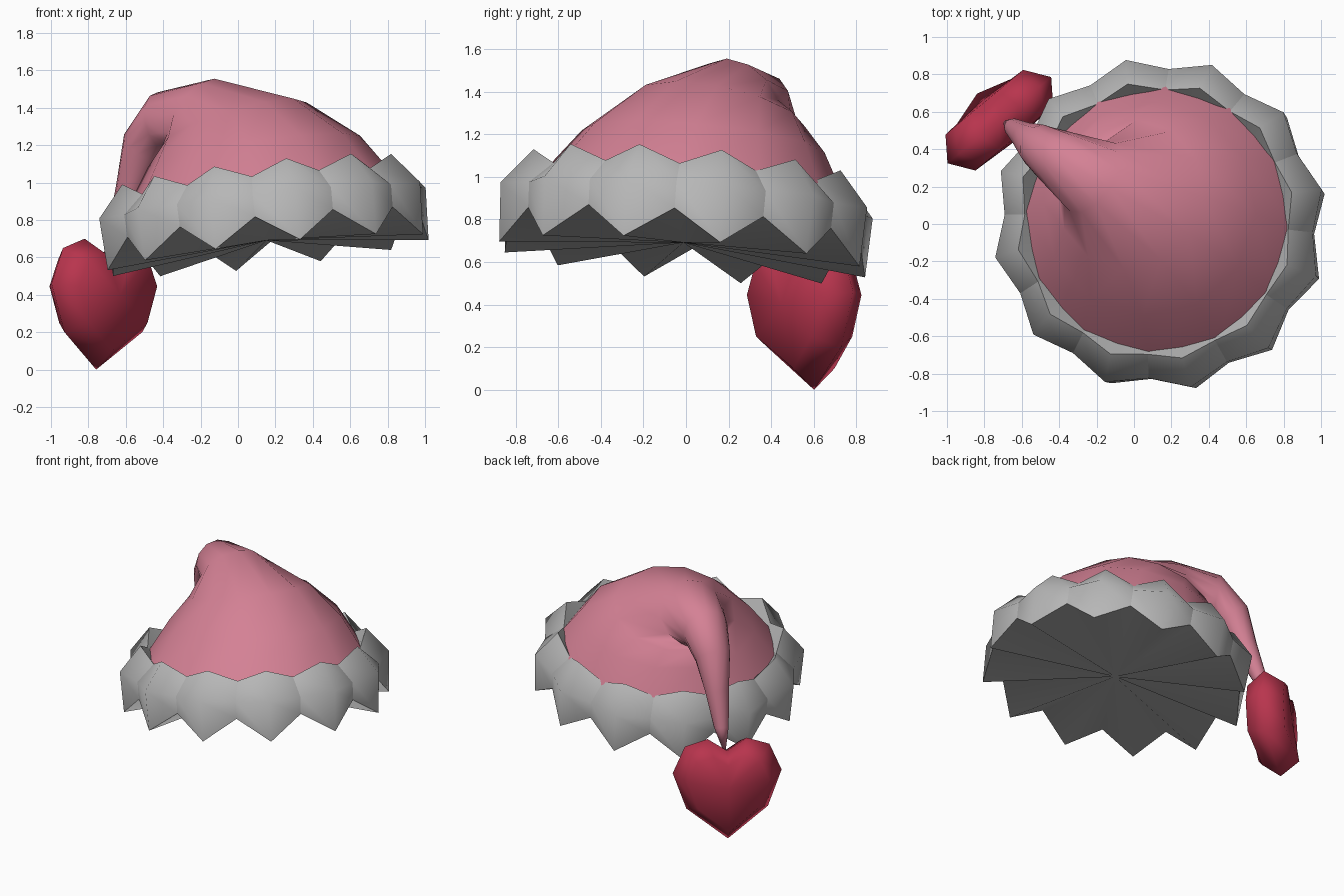
import bpy, bmesh
from math import sin, cos, radians, tau
from mathutils import Matrix, Vector

cube = bpy.data.objects.get("Cube")
if cube:
    bpy.data.objects.remove(cube)

LEAN = Vector((-0.82, 0.57, 0))           # direction the hat flops towards
AXIS = Vector((0, 0, 1)).cross(LEAN)
TWIST = radians(-3.5)                     # turn of the puffs about the hat


def material(name, rgb):
    mat = bpy.data.materials.new(name)
    mat.use_nodes = True
    mat.diffuse_color = (*rgb, 1)
    mat.node_tree.nodes["Principled BSDF"].inputs["Base Color"].default_value = (*rgb, 1)
    return mat


def frame(center, pitch):
    return Matrix.Translation(center) @ Matrix.Rotation(radians(pitch), 4, AXIS)


def around(m, i, n, r, z=0):
    """Point i of n on a circle of radius r in the given frame."""
    a = i * tau / n + TWIST
    return m @ Vector((r * cos(a), r * sin(a), z))


def loft(name, rings, mat, start=None, end=None, crease_step=None):
    """Skin closed rings of points; ends close to a point, every nth column may be sharp."""
    bm = bmesh.new()
    rows = [[bm.verts.new(p) for p in ring] for ring in rings]
    n = len(rows[0])
    for a, b in zip(rows, rows[1:]):
        for i in range(n):
            j = (i + 1) % n
            bm.faces.new((a[i], a[j], b[j], b[i]))
        if crease_step:
            for i in range(0, n, crease_step):
                bm.edges.get((a[i], b[i])).smooth = False
    for row, tip in ((rows[0], start), (rows[-1], end)):
        if tip is not None:
            point = bm.verts.new(tip)
            for i in range(n):
                bm.faces.new((row[i], row[(i + 1) % n], point))
    bmesh.ops.recalc_face_normals(bm, faces=bm.faces)
    mesh = bpy.data.meshes.new(name)
    bm.to_mesh(mesh)
    bm.free()
    mesh.materials.append(mat)
    obj = bpy.data.objects.new(name, mesh)
    bpy.context.collection.objects.link(obj)
    bpy.ops.object.select_all(action='DESELECT')
    obj.select_set(True)
    bpy.context.view_layer.objects.active = obj
    bpy.ops.object.shade_smooth_by_angle(angle=radians(70), keep_sharp_edges=True)


pink = material("pink felt", (0.66, 0.22, 0.30))
grey = material("grey fur", (0.47, 0.47, 0.47))
red = material("red heart", (0.48, 0.035, 0.075))

# Cap: rings that shrink and tip over into the hanging tail (centre, radius, pitch)
cap_path = [
    ((0.13, 0.02, 0.93), 0.735, 7.6),
    ((0.085, 0.08, 1.165), 0.575, 10),
    ((-0.02, 0.16, 1.31), 0.405, 20),
    ((-0.22, 0.25, 1.365), 0.22, 60),
    ((-0.41, 0.36, 1.33), 0.155, 100),
    ((-0.51, 0.42, 1.19), 0.12, 140),
    ((-0.57, 0.46, 0.98), 0.082, 168),
    ((-0.645, 0.515, 0.75), 0.05, 165),
]
loft("cap", [[around(frame(c, pitch), i, 12, r) for i in range(12)]
             for c, r, pitch in cap_path], pink, end=(-0.70, 0.55, 0.57))

# Fur band: twelve puffs, alternating groove and puff profiles (radius, height)
groove = [(0.68, 0.10), (0.71, 0.135), (0.83, 0.03), (0.825, -0.09)]
puff = [(0.68, 0.10), (0.75, 0.21), (0.895, 0.04), (0.88, -0.24)]
m = frame((0.135, 0.0, 0.85), 7.6)
loft("fur_band", [[around(m, i, 24, *level[i % 2]) for i in range(24)]
                  for level in zip(groove, puff)],
     grey, end=m @ Vector((0, 0, -0.16)), crease_step=2)

# Heart: half outline mirrored, then inset towards both flat sides
half = [(0.13, 0.70), (0.28, 0.65), (0.36, 0.46), (0.27, 0.20)]
outline = [(0, 0.61)] + half + [(0, 0.0)] + [(-u, z) for u, z in reversed(half)]
across, facing = Vector((0.77, 0.64, 0)), Vector((-0.64, 0.77, 0))
middle = Vector((-0.72, 0.555, 0.40))


def heart_ring(depth, scale):
    return [middle + across * u * scale + facing * (depth + 0.06 * (z < 0.1))
            + Vector((0, 0, (z - middle.z) * scale)) for u, z in outline]


loft("heart", [heart_ring(-0.125, 0.75), heart_ring(0, 1), heart_ring(0.125, 0.75)],
     red, start=middle - facing * 0.14, end=middle + facing * 0.14)
